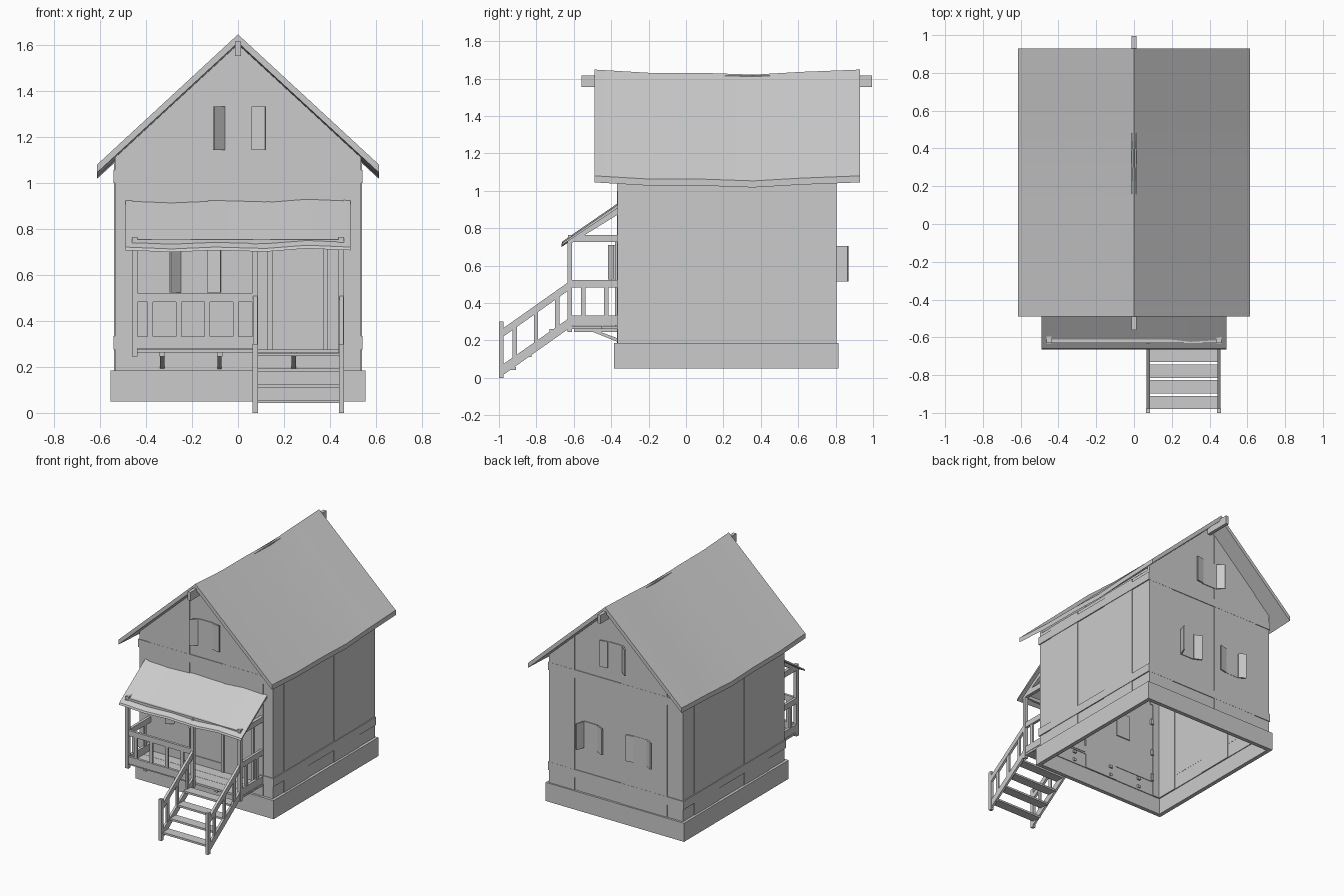
import bpy, bmesh, math
from mathutils import Matrix, Vector

if "Cube" in bpy.data.objects:
    bpy.data.objects.remove(bpy.data.objects["Cube"])


def loft(name, profile, stations, axis, smooth=False):
    """Closed 2D profile swept along x or y; each station is (position, z shift)."""
    bm = bmesh.new()
    rings = []
    for pos, dz in stations:
        rings.append([bm.verts.new((u, pos, v + dz) if axis == 'y' else (pos, u, v + dz))
                      for u, v in profile])
    n = len(profile)
    for a, b in zip(rings, rings[1:]):
        for i in range(n):
            bm.faces.new((a[i], a[(i + 1) % n], b[(i + 1) % n], b[i]))
    bm.faces.new(rings[0])
    bm.faces.new(rings[-1][::-1])
    bmesh.ops.recalc_face_normals(bm, faces=bm.faces)
    me = bpy.data.meshes.new(name)
    bm.to_mesh(me)
    bm.free()
    ob = bpy.data.objects.new(name, me)
    bpy.context.collection.objects.link(ob)
    if smooth:
        bpy.ops.object.select_all(action='DESELECT')
        ob.select_set(True)
        bpy.context.view_layer.objects.active = ob
        bpy.ops.object.shade_smooth_by_angle(angle=math.radians(30))
    return ob


def prism(name, profile, axis, a, b):
    return loft(name, profile, [(a, 0), (b, 0)], axis)


def box(name, x0, x1, y0, y1, z0, z1):
    return prism(name, [(x0, z0), (x1, z0), (x1, z1), (x0, z1)], 'y', y0, y1)


def ring(name, x, y0, y1, z0, z1, t):
    """Four boards round the house."""
    box(name + "_front", -x, x, y0, y0 + t, z0, z1)
    box(name + "_back", -x, x, y1 - t, y1, z0, z1)
    box(name + "_left", -x, -x + t, y0 + t, y1 - t, z0, z1)
    box(name + "_right", x - t, x, y0 + t, y1 - t, z0, z1)


X, YF, YB, T = 0.535, -0.365, 0.80, 0.02

# Foundation and horizontal trim
ring("foundation", 0.555, -0.385, 0.815, 0.05, 0.185, 0.03)
ring("lower_band", 0.543, -0.370, 0.805, 0.275, 0.335, 0.025)
ring("upper_band", 0.543, -0.370, 0.805, 1.00, 1.058, 0.025)


# Gable end planks, cut to the roof slope
def roof_z(x):
    return 1.605 - 0.92 * abs(x)


def gable_wall(name, edges, y, out):
    for i, (a, b) in enumerate(zip(edges, edges[1:])):
        pts = [(a, 0.17), (b, 0.17), (b, roof_z(b))]
        if a < 0 < b:
            pts.append((0, roof_z(0)))
        pts.append((a, roof_z(a)))
        d = out * (i % 2) * 0.004
        prism(f"{name}_plank_{i}", pts, 'y', y + d, y + d - out * T)


gable_wall("front", [-X, -0.46, -0.13, 0.14, 0.46, X], YF, -1)
gable_wall("back", [-X, -0.41, -0.045, 0.33, X], YB, 1)

# Side wall planks
for side, name, edges in ((1, "right", [YF, -0.24, 0.04, 0.33, 0.62, YB]),
                          (-1, "left", [YF, -0.18, 0.10, 0.385, 0.67, YB])):
    for i, (a, b) in enumerate(zip(edges, edges[1:])):
        xo = X + (i % 2) * 0.004
        xs = sorted((side * xo, side * (xo - T)))
        box(f"{name}_plank_{i}", *xs, a, b, 0.17, 1.085)

# Sagging main roof and ridge beam
loft("roof", [(-0.615, 1.045), (-0.615, 1.08), (0, 1.648), (0.615, 1.08), (0.615, 1.045), (0, 1.612)],
     [(-0.49, 0), (-0.2, -0.017), (0.1, -0.018), (0.36, -0.027), (0.62, -0.012), (0.93, 0)], 'y', True)
box("ridge_beam", -0.012, 0.012, -0.56, 0.995, 1.555, 1.617)


# Windows with two hinged shutters
def window(name, cx, half, z0, z1, y, out, left_angle, right_angle, w):
    box(name + "_pane", cx - half, cx + half, y - out * 0.024, y + out * 0.006, z0, z1)
    for s, ang in ((-1, left_angle), (1, right_angle)):
        ob = box(f"{name}_shutter_{'left' if s < 0 else 'right'}", 0, w, -0.005, 0.005, z0, z1)
        direction = Vector((s * math.cos(math.radians(ang)), out * math.sin(math.radians(ang)), 0))
        ob.data.transform(Matrix.Translation((cx + s * half, y + out * 0.008, 0)) @
                          Matrix.Rotation(math.atan2(direction.y, direction.x), 4, 'Z'))


window("front_gable_window", 0, 0.06, 1.145, 1.335, YF, -1, 42, 10, 0.06)
window("front_window", -0.193, 0.058, 0.525, 0.71, YF, -1, 42, 10, 0.06)
window("back_gable_window", 0, 0.06, 1.145, 1.335, YB, 1, 42, 10, 0.06)
window("back_window_a", 0.2, 0.055, 0.515, 0.705, YB, 1, 25, 70, 0.062)
window("back_window_b", -0.2, 0.055, 0.515, 0.705, YB, 1, 30, 10, 0.055)

# Door and frame
box("door", 0.15, 0.37, YF - 0.006, YF + 0.024, 0.285, 0.72)
box("door_frame_left", 0.127, 0.15, YF - 0.014, YF + 0.01, 0.275, 0.74)
box("door_frame_right", 0.37, 0.391, YF - 0.014, YF + 0.01, 0.275, 0.74)
box("door_frame_top", 0.127, 0.391, YF - 0.014, YF + 0.01, 0.72, 0.745)

# Porch floor on joists with diagonal braces
for i in range(3):
    y = -0.61 + i * 0.082
    box(f"porch_floor_{i}", -0.46, 0.46, y, y + 0.08, 0.262, 0.277)
for i, x in enumerate((-0.33, -0.08, 0.243)):
    box(f"porch_joist_{i}", x - 0.012, x + 0.012, -0.60, -0.335, 0.245, 0.264)
    prism(f"porch_brace_{i}", [(-0.335, 0.18), (-0.335, 0.2), (-0.47, 0.25), (-0.51, 0.25)],
          'x', x - 0.009, x + 0.009)

# Porch posts, beams and rafters
P = 0.012
for i, x in enumerate((-0.45, 0.075, 0.45)):
    box(f"porch_post_{i}", x - P, x + P, -0.633, -0.609, 0.245, 0.745)
for x, n in ((-0.45, "left"), (0.45, "right")):
    box(f"porch_beam_{n}", x - P, x + P, -0.63, -0.335, 0.725, 0.765)
    prism(f"porch_rafter_{n}", [(-0.62, 0.715), (-0.345, 0.885), (-0.345, 0.92), (-0.62, 0.75)],
          'x', x - P, x + P)
box("porch_front_beam", -0.46, 0.46, -0.630, -0.612, 0.725, 0.755)

# Porch railings: front and both sides
for n, z0, z1 in (("top", 0.483, 0.523), ("bottom", 0.28, 0.332)):
    box(f"front_rail_{n}", -0.45, 0.075, -0.63, -0.612, z0, z1)
    for x, s in ((-0.45, "left"), (0.45, "right")):
        box(f"{s}_rail_{n}", x - 0.01, x + 0.01, -0.62, -0.335, z0, z1)
for i in range(4):
    x = -0.383 + i * 0.1245
    box(f"front_baluster_{i}", x - P, x + P, -0.628, -0.615, 0.31, 0.5)
for x, s in ((-0.45, "left"), (0.45, "right")):
    for i, y in enumerate((-0.55, -0.427)):
        box(f"{s}_baluster_{i}", x - 0.007, x + 0.007, y - P, y + P, 0.31, 0.5)

# Wavy porch roof
loft("porch_roof", [(-0.665, 0.708), (-0.66, 0.722), (-0.365, 0.925), (-0.365, 0.908)],
     [(-0.49, 0), (-0.29, -0.008), (-0.1, 0.0), (0.12, -0.006), (0.3, 0.008), (0.49, 0)], 'x', True)

# Stairs: sloped strings, handrails, newels, balusters
for x, s in ((0.075, "left"), (0.45, "right")):
    prism(f"{s}_stringer", [(-0.985, 0.01), (-0.61, 0.275), (-0.61, 0.33), (-0.985, 0.068)],
          'x', x - 0.008, x + 0.008)
    prism(f"{s}_handrail", [(-0.985, 0.215), (-0.61, 0.48), (-0.61, 0.525), (-0.985, 0.26)],
          'x', x - 0.009, x + 0.009)
    box(f"{s}_newel", x - 0.011, x + 0.011, -1.0, -0.976, 0, 0.30)
    for i in range(3):
        y = -0.915 + i * 0.113
        z = 0.05 + (y + 0.985) * 0.707
        box(f"{s}_stair_baluster_{i}", x - 0.006, x + 0.006, y - P, y + P, z, z + 0.18)
for i in range(4):
    y, z = -0.98 + i * 0.083, 0.043 + i * 0.068
    box(f"stair_tread_{i}", 0.075, 0.45, y, y + 0.07, z, z + 0.014)
